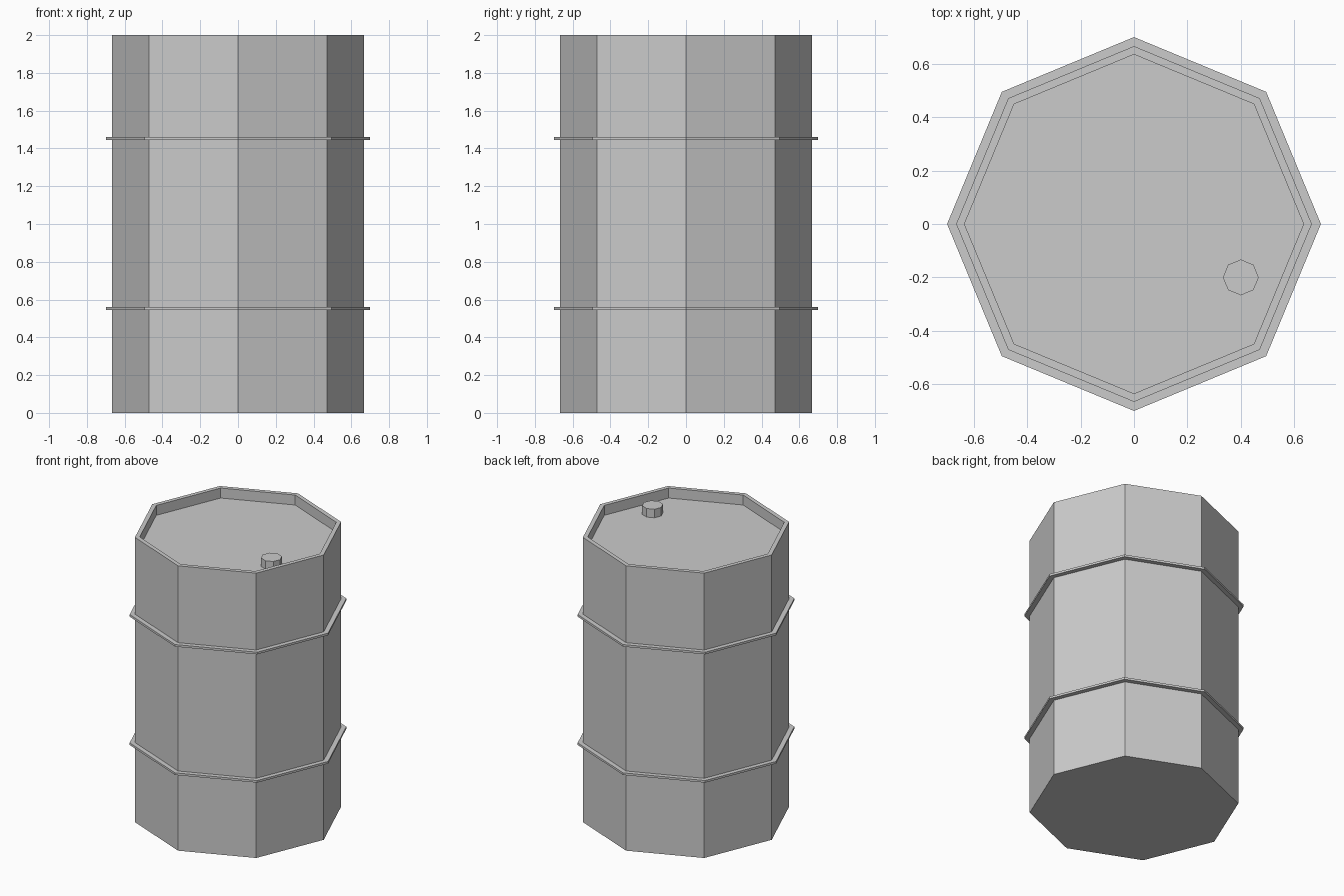
import bpy, bmesh
from math import cos, sin, pi

if "Cube" in bpy.data.objects:
    bpy.data.objects.remove(bpy.data.objects["Cube"])

SIDES = 8


def lathe(name, profile, loc=(0, 0, 0), closed=False):
    """Revolve (radius, z) points into an eight-sided flat-faced solid."""
    bm = bmesh.new()
    rings = [[bm.verts.new((r * cos(2 * pi * i / SIDES), r * sin(2 * pi * i / SIDES), z))
              for i in range(SIDES)] for r, z in profile]
    pairs = list(zip(rings, rings[1:]))
    if closed:
        pairs.append((rings[-1], rings[0]))
    else:
        bm.faces.new(rings[0])
        bm.faces.new(rings[-1])
    for a, b in pairs:
        for i in range(SIDES):
            j = (i + 1) % SIDES
            bm.faces.new((a[i], a[j], b[j], b[i]))
    bmesh.ops.recalc_face_normals(bm, faces=bm.faces)
    mesh = bpy.data.meshes.new(name)
    bm.to_mesh(mesh)
    bm.free()
    obj = bpy.data.objects.new(name, mesh)
    obj.location = loc
    bpy.context.collection.objects.link(obj)
    return obj


# Drum body with raised rim and recessed lid
R, RIM, LID = 0.666, 0.635, 1.93
lathe("barrel_body", [(R, 0), (R, 2), (RIM, 2), (RIM, LID)])

# Two thin reinforcing hoops
for label, z in (("lower", 0.552), ("upper", 1.453)):
    h = 0.0075
    lathe(label + "_hoop", [(R, z - h), (0.70, z - h), (0.70, z + h), (R, z + h)], closed=True)

# Filler cap on the lid
lathe("filler_cap", [(0.067, 0), (0.067, 0.06)], (0.4, -0.2, LID))
